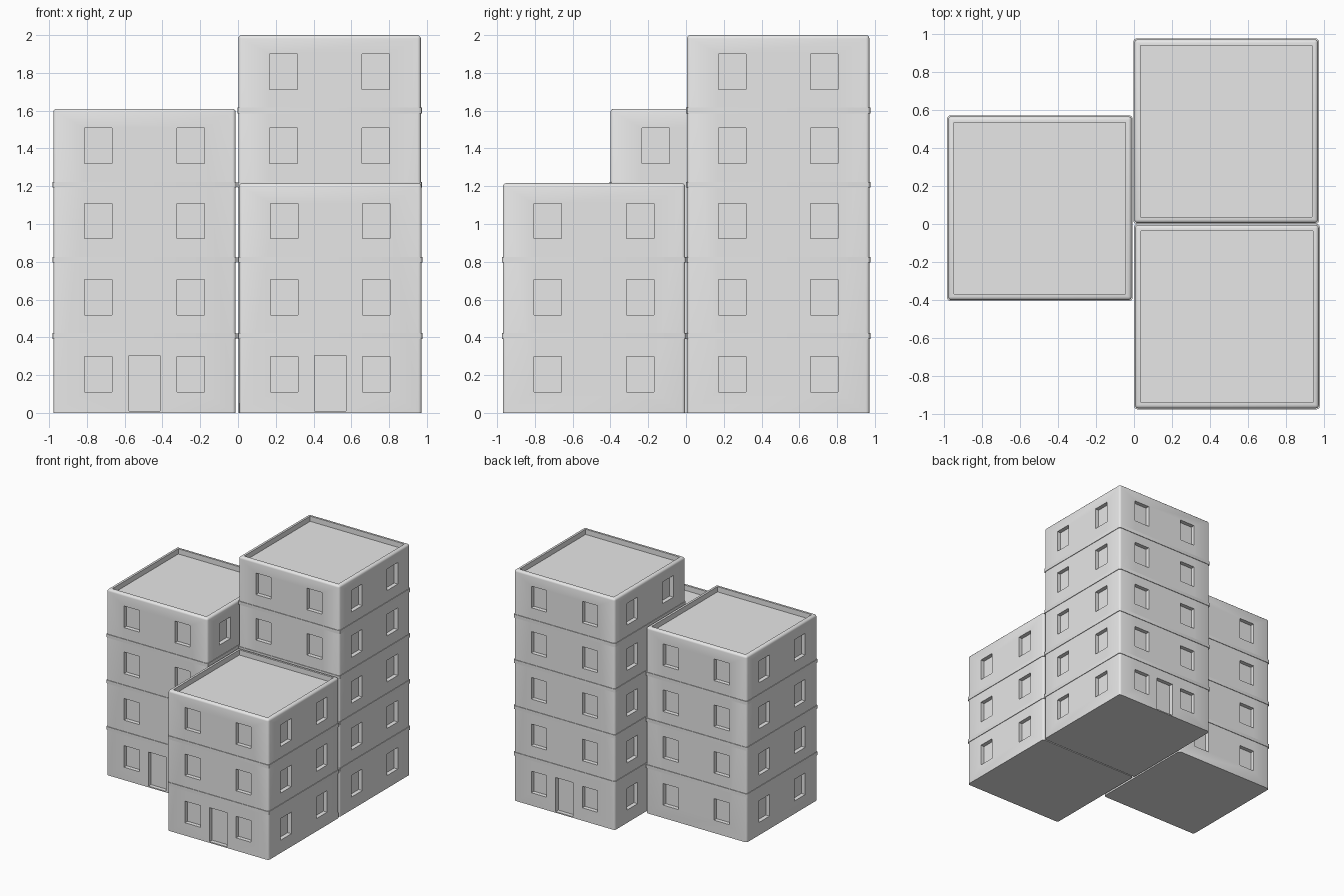
import bpy
import bmesh
from math import pi
from mathutils import Matrix, Vector

if "Cube" in bpy.data.objects:
    bpy.data.objects.remove(bpy.data.objects["Cube"], do_unlink=True)

HALF = 0.483          # half the tower width
RIM = 0.045           # parapet width and depth
RECESS = 0.035        # depth of windows and doors
BASES = [0, 0.408, 0.811, 1.209, 1.602]   # foot of each storey

grey = bpy.data.materials.new("plain_grey")
grey.use_nodes = True
grey.diffuse_color = (0.8, 0.8, 0.8, 1)
grey.node_tree.nodes["Principled BSDF"].inputs["Base Color"].default_value = (0.8, 0.8, 0.8, 1)


def add_box(bm, low, high, turn=None):
    low, high = Vector(low), Vector(high)
    matrix = Matrix.Translation((low + high) / 2) @ Matrix.Diagonal((*(high - low), 1))
    if turn is not None:
        matrix = turn @ matrix
    return bmesh.ops.create_cube(bm, size=1, matrix=matrix)["verts"]


def make_object(name, bm, location):
    bmesh.ops.recalc_face_normals(bm, faces=bm.faces)
    mesh = bpy.data.meshes.new(name)
    bm.to_mesh(mesh)
    bm.free()
    mesh.materials.append(grey)
    obj = bpy.data.objects.new(name, mesh)
    obj.location = (*location, 0)
    bpy.context.collection.objects.link(obj)
    return obj


def smooth(obj):
    bpy.ops.object.select_all(action="DESELECT")
    obj.select_set(True)
    bpy.context.view_layer.objects.active = obj
    bpy.ops.object.shade_smooth_by_angle(angle=pi / 6)


def tower_body(name, location, height):
    """Solid block with a sunken roof and rounded outer edges."""
    bm = bmesh.new()
    add_box(bm, (-HALF, -HALF, 0), (HALF, HALF, height))
    roof = max(bm.faces, key=lambda f: f.calc_center_median().z)
    bmesh.ops.inset_individual(bm, faces=[roof], thickness=RIM)
    wall = bmesh.ops.extrude_face_region(bm, geom=[roof])
    bmesh.ops.translate(bm, vec=(0, 0, -RIM),
                        verts=[v for v in wall["geom"] if isinstance(v, bmesh.types.BMVert)])
    if roof.is_valid:
        bmesh.ops.delete(bm, geom=[roof], context="FACES_ONLY")
    outer = [e for e in bm.edges
             if all(abs(v.co.x) > HALF - 0.01 for v in e.verts)
             or all(abs(v.co.y) > HALF - 0.01 for v in e.verts)]
    outer = [e for e in outer if max(v.co.z for v in e.verts) > 0.01
             and all(abs(abs(c) - HALF) < 0.01 for v in e.verts for c in v.co.xy)]
    bmesh.ops.bevel(bm, geom=outer, offset=0.018, segments=3, profile=0.5, affect="EDGES")
    return make_object(name, bm, location)


def openings(name, location, storeys, door_turn):
    """Cutter blocks: two windows per side and storey, one door."""
    bm = bmesh.new()
    front, back = -HALF - 0.03, -HALF + RECESS
    for side in range(4):
        turn = Matrix.Rotation(side * pi / 2, 4, "Z")
        for base in BASES[:storeys]:
            for x in (-0.244, 0.244):
                add_box(bm, (x - 0.073, front, base + 0.111),
                        (x + 0.073, back, base + 0.298), turn)
    add_box(bm, (-0.083, front, 0.01), (0.083, back, 0.305),
            Matrix.Rotation(door_turn, 4, "Z"))
    return make_object(name, bm, location)


def cut(body, cutter):
    mod = body.modifiers.new("openings", "BOOLEAN")
    mod.operation, mod.solver, mod.object = "DIFFERENCE", "EXACT", cutter
    bpy.context.view_layer.update()
    result = bpy.data.meshes.new_from_object(
        body.evaluated_get(bpy.context.evaluated_depsgraph_get()))
    body.modifiers.clear()
    body.data = result
    bpy.data.objects.remove(cutter, do_unlink=True)


def storey_bands(name, location, storeys):
    """Thin lip where one storey sits on the next."""
    bm = bmesh.new()
    r = HALF + 0.005
    for z in BASES[1:storeys]:
        add_box(bm, (-r, -r, z - 0.016), (r, r, z + 0.014))
    upright = [e for e in bm.edges if abs(e.verts[0].co.z - e.verts[1].co.z) > 0.01]
    bmesh.ops.bevel(bm, geom=upright, offset=0.018, segments=3, profile=0.5, affect="EDGES")
    return make_object(name, bm, location)


# name, centre, storeys, height, door direction
TOWERS = [
    ("right_tower", (-0.495, 0.083), 4, 1.61, 0),
    ("back_tower", (0.485, 0.488), 5, 2.0, pi),
    ("front_tower", (0.489, -0.487), 3, 1.216, 0),
]
for name, centre, storeys, height, door in TOWERS:
    body = tower_body(name, centre, height)
    cut(body, openings(name + "_cutter", centre, storeys, door))
    smooth(body)
    smooth(storey_bands(name + "_storey_bands", centre, storeys))
